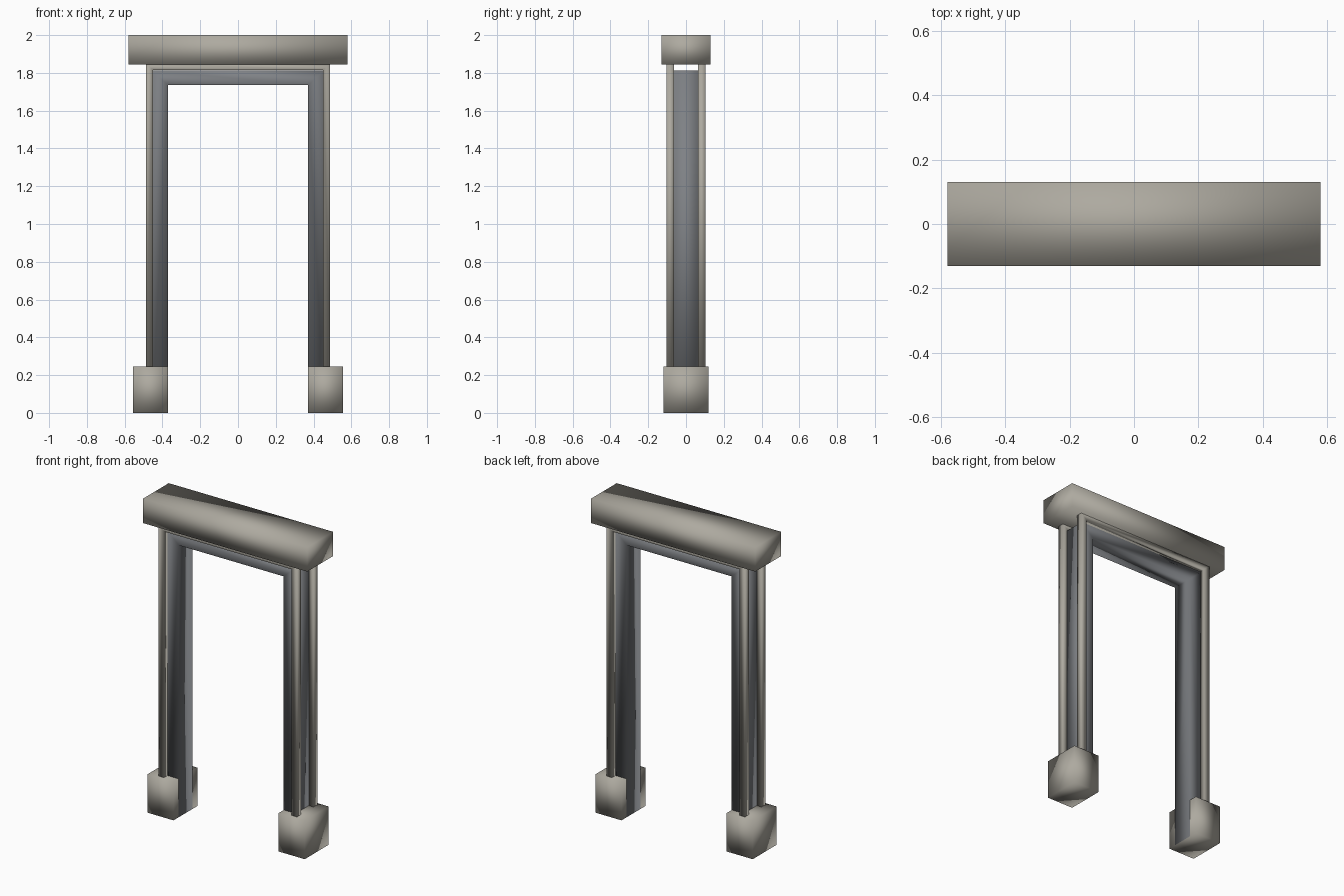
import bpy
import bmesh

cube = bpy.data.objects.get("Cube")
if cube:
    bpy.data.objects.remove(cube, do_unlink=True)


def material(name, rgb):
    mat = bpy.data.materials.new(name)
    mat.use_nodes = True
    mat.diffuse_color = (*rgb, 1)
    bsdf = mat.node_tree.nodes["Principled BSDF"]
    bsdf.inputs["Base Color"].default_value = (*rgb, 1)
    bsdf.inputs["Roughness"].default_value = 0.8
    return mat


stone = material("pale stone", (0.42, 0.40, 0.35))
steel = material("blue grey metal", (0.21, 0.22, 0.235))


def finish(name, bm, mat):
    # The soft look comes from smooth shading across every shared corner
    bmesh.ops.recalc_face_normals(bm, faces=bm.faces)
    for face in bm.faces:
        face.smooth = True
    mesh = bpy.data.meshes.new(name)
    bm.to_mesh(mesh)
    bm.free()
    mesh.materials.append(mat)
    obj = bpy.data.objects.new(name, mesh)
    bpy.context.collection.objects.link(obj)
    return obj


def box(name, x, y, z, mat):
    bm = bmesh.new()
    bmesh.ops.create_cube(bm, size=1)
    for v in bm.verts:
        for axis, (low, high) in enumerate((x, y, z)):
            v.co[axis] = low if v.co[axis] < 0 else high
    return finish(name, bm, mat)


def portal(name, inner, outer, bottom, under, top, y, mat):
    """Upside-down U frame: two posts joined by a head, extruded along y."""
    bm = bmesh.new()
    left = [(-outer, bottom), (-inner, bottom), (-inner, under), (-outer, top)]
    right = [(-px, pz) for px, pz in left]
    head = [left[3], left[2], right[2], right[3]]
    cache = {}

    def vert(p):
        if p not in cache:
            cache[p] = bm.verts.new((p[0], y[0], p[1]))
        return cache[p]

    for quad in (left, head, right):
        bm.faces.new([vert(p) for p in quad])
    faces = bmesh.ops.extrude_face_region(bm, geom=bm.faces[:])["geom"]
    moved = [g for g in faces if isinstance(g, bmesh.types.BMVert)]
    bmesh.ops.translate(bm, verts=moved, vec=(0, y[1] - y[0], 0))
    return finish(name, bm, mat)


# Heavy capping beam
box("lintel", (-0.58, 0.58), (-0.13, 0.13), (1.845, 2), stone)

# Plinth under each post
box("left_plinth", (0.371, 0.555), (-0.12, 0.12), (0, 0.245), stone)
box("right_plinth", (-0.555, -0.371), (-0.12, 0.12), (0, 0.245), stone)

# Inner door frame, just proud of the plinths on the inside
portal("door_frame", 0.37, 0.455, 0.001, 1.735, 1.812, (-0.068, 0.068), steel)

# Slim trim frames on both faces
portal("front_trim", 0.45, 0.488, 0.24, 1.815, 1.85, (-0.103, -0.064), stone)
portal("back_trim", 0.45, 0.488, 0.24, 1.815, 1.85, (0.064, 0.103), stone)
